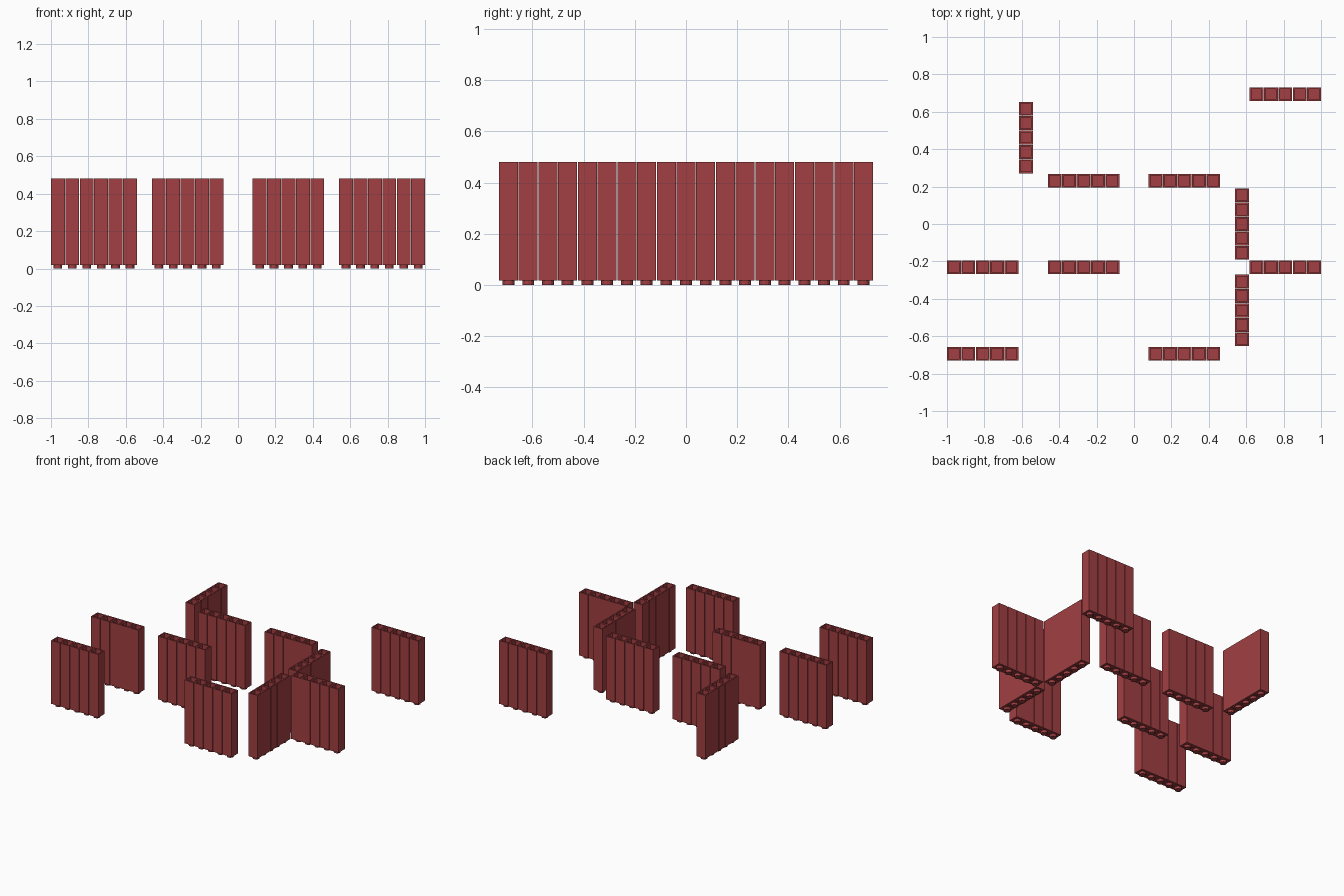
import bpy, bmesh, math
from mathutils import Matrix, Vector

if "Cube" in bpy.data.objects:
    bpy.data.objects.remove(bpy.data.objects["Cube"])

GAP = 0.003                 # clearance between neighbouring columns
P = (2 + GAP) / 26          # grid pitch
W = P - GAP                 # column width
STUD_H, STUD_R = 0.018, 0.0232
TOP = 0.48
CAVITY_W, CAVITY_FLOOR = 0.048, 0.035

mat = bpy.data.materials.new("dark_red")
mat.diffuse_color = (0.36, 0.05, 0.055, 1)
mat.use_nodes = True
mat.node_tree.nodes["Principled BSDF"].inputs["Base Color"].default_value = mat.diffuse_color


def add_column(bm, x, y):
    # body: square column, hollow and open at the top
    res = bmesh.ops.create_cube(bm, size=1)
    verts = res["verts"]
    bmesh.ops.scale(bm, verts=verts, vec=(W, W, TOP - STUD_H))
    bmesh.ops.translate(bm, verts=verts, vec=(x, y, (TOP + STUD_H) / 2))
    faces = {f for v in verts for f in v.link_faces}
    top = max(faces, key=lambda f: f.calc_center_median().z)
    bmesh.ops.inset_region(bm, faces=[top], thickness=(W - CAVITY_W) / 2)
    inner = bmesh.ops.extrude_discrete_faces(bm, faces=[top])["faces"][0]
    bmesh.ops.translate(bm, verts=inner.verts,
                        vec=Vector((0, 0, CAVITY_FLOOR - TOP)))
    # round peg under the column
    bmesh.ops.create_cone(bm, cap_ends=True, segments=12, radius1=STUD_R,
                          radius2=STUD_R, depth=STUD_H + 0.004,
                          matrix=Matrix.Translation((x, y, (STUD_H + 0.004) / 2)))


def wall(name, i, j, di, dj):
    # five columns in a row, starting at grid cell (i, j)
    bm = bmesh.new()
    for k in range(5):
        add_column(bm, (i + di * k - 12.5) * P, (j + dj * k - 9) * P)
    mesh = bpy.data.meshes.new(name)
    bm.to_mesh(mesh)
    bm.free()
    mesh.materials.append(mat)
    bpy.context.collection.objects.link(bpy.data.objects.new(name, mesh))


# walls running left to right
for n, (i, j) in enumerate([(21, 18), (7, 12), (14, 12), (0, 6), (7, 6),
                            (21, 6), (0, 0), (14, 0)]):
    wall(f"cross_wall_{n + 1}", i, j, 1, 0)

# walls running front to back
for n, (i, j) in enumerate([(5, 13), (20, 7), (20, 1)]):
    wall(f"lengthwise_wall_{n + 1}", i, j, 0, 1)
